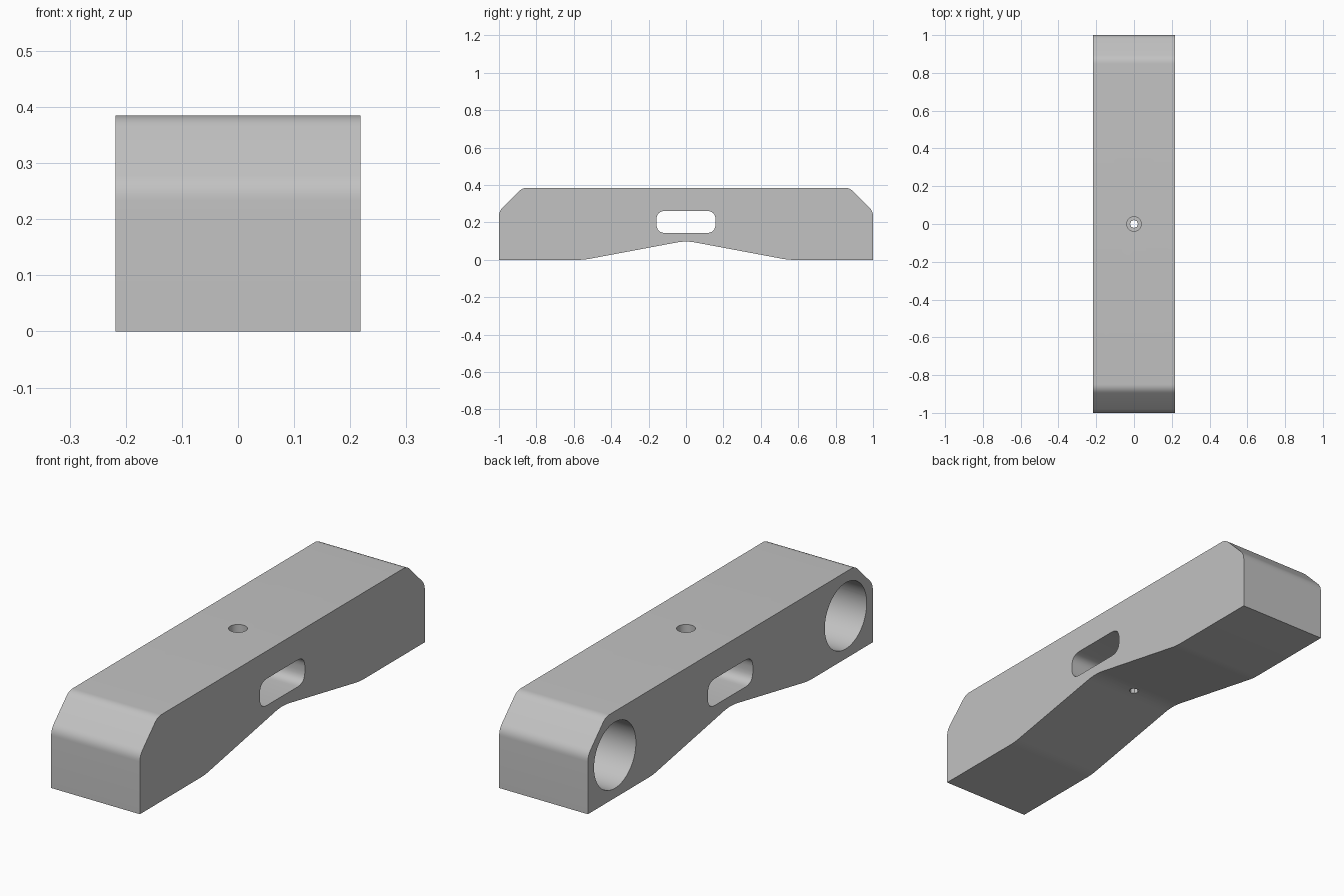
import bpy
import bmesh
from math import radians
from mathutils import Matrix, Vector

if "Cube" in bpy.data.objects:
    bpy.data.objects.remove(bpy.data.objects["Cube"], do_unlink=True)

HALF_WIDTH = 0.218

grey = bpy.data.materials.new("plain grey")
grey.use_nodes = True
colour = (0.54, 0.54, 0.54, 1)
grey.diffuse_color = colour
grey.node_tree.nodes["Principled BSDF"].inputs["Base Color"].default_value = colour


def make_object(name, bm):
    bmesh.ops.recalc_face_normals(bm, faces=bm.faces)
    mesh = bpy.data.meshes.new(name)
    bm.to_mesh(mesh)
    bm.free()
    mesh.materials.append(grey)
    obj = bpy.data.objects.new(name, mesh)
    bpy.context.collection.objects.link(obj)
    return obj


def rounded(corners, steps=6):
    """Round each (y, z, setback) corner with a smooth arc-like curve."""
    points = []
    for i, (y, z, setback) in enumerate(corners):
        here = Vector((y, z))
        if not setback:
            points.append(here)
            continue
        before = Vector(corners[i - 1][:2])
        after = Vector(corners[(i + 1) % len(corners)][:2])
        a = here + (before - here).normalized() * setback
        b = here + (after - here).normalized() * setback
        for s in range(steps + 1):
            t = s / steps
            points.append(a * (1 - t) ** 2 + here * 2 * t * (1 - t) + b * t * t)
    return points


def extrude_profile(name, corners, half):
    """Extrude a side profile across the width."""
    bm = bmesh.new()
    face = bm.faces.new([bm.verts.new((-half, p.x, p.y)) for p in rounded(corners)])
    new = bmesh.ops.extrude_face_region(bm, geom=[face])["geom"]
    verts = [v for v in new if isinstance(v, bmesh.types.BMVert)]
    bmesh.ops.translate(bm, verts=verts, vec=(2 * half, 0, 0))
    return make_object(name, bm)


def cylinder(name, radius, depth, centre, sides, axis="Z"):
    bm = bmesh.new()
    turn = Matrix.Rotation(radians(90), 4, "Y") if axis == "X" else Matrix.Identity(4)
    bmesh.ops.create_cone(bm, cap_ends=True, segments=sides, radius1=radius,
                          radius2=radius, depth=depth,
                          matrix=Matrix.Translation(centre) @ turn)
    return make_object(name, bm)


# Body: chamfered block with a shallow arched underside
half_outline = [(0.545, 0, 0.03), (1, 0, 0), (1, 0.26, 0.027), (0.875, 0.385, 0.027)]
mirrored = [(-y, z, r) for y, z, r in reversed(half_outline)]
body = extrude_profile("bar_body", [(0, 0.102, 0.05)] + half_outline + mirrored, HALF_WIDTH)

# Cutters: cross slot, stepped vertical hole, blind round sockets
slot = [(-0.158, 0.143, 0.05), (0.158, 0.143, 0.05),
        (0.158, 0.262, 0.05), (-0.158, 0.262, 0.05)]
cutters = [
    extrude_profile("slot_cutter", slot, 0.3),
    cylinder("upper_hole_cutter", 0.038, 0.2, (0, 0, 0.32), 32),
    cylinder("lower_hole_cutter", 0.021, 0.2, (0, 0, 0.12), 8),
]
SOCKET_DEPTH = 0.35
for side in (-1, 1):
    x = -HALF_WIDTH + SOCKET_DEPTH / 2 - 0.05
    cutters.append(cylinder("socket_cutter", 0.147, SOCKET_DEPTH + 0.1,
                            (x, side * 0.81, 0.19), 64, "X"))

for cutter in cutters:
    cut = body.modifiers.new(cutter.name, "BOOLEAN")
    cut.operation = "DIFFERENCE"
    cut.solver = "EXACT"
    cut.object = cutter

# Bake the cuts and drop the cutters
bpy.context.view_layer.update()
graph = bpy.context.evaluated_depsgraph_get()
finished = bpy.data.meshes.new_from_object(body.evaluated_get(graph))
body.modifiers.clear()
body.data = finished
finished.materials.clear()
finished.materials.append(grey)
for poly in finished.polygons:
    poly.material_index = 0
for cutter in cutters:
    bpy.data.objects.remove(cutter, do_unlink=True)

# Smooth the rounded edges, keep corners crisp
for other in bpy.context.selected_objects:
    other.select_set(False)
body.select_set(True)
bpy.context.view_layer.objects.active = body
bpy.ops.object.shade_smooth_by_angle(angle=radians(30))
